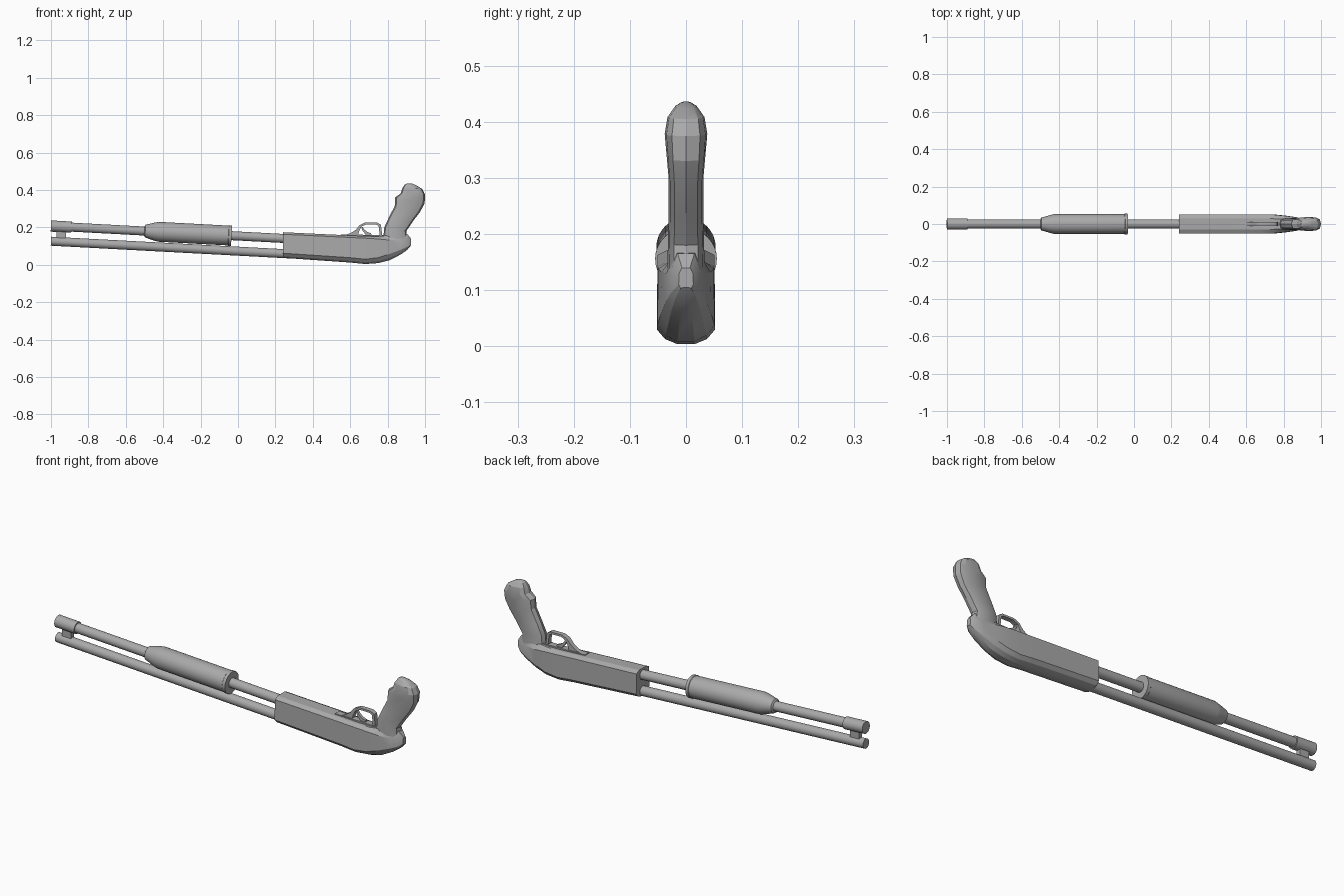
import bpy, bmesh, math
from mathutils import Vector

cube = bpy.data.objects.get("Cube")
if cube:
    bpy.data.objects.remove(cube, do_unlink=True)

SLOPE = math.radians(3.05)
AXIS = Vector((math.cos(SLOPE), 0, -math.sin(SLOPE)))
UP = Vector((math.sin(SLOPE), 0, math.cos(SLOPE)))
SIDE = Vector((0, 1, 0))

grey = bpy.data.materials.new("plain_grey")
grey.use_nodes = True
GREY = (0.4, 0.4, 0.4, 1)
grey.diffuse_color = GREY
grey.node_tree.nodes["Principled BSDF"].inputs["Base Color"].default_value = GREY


def finish(name, bm, angle):
    """Turn a bmesh into a shaded object with the shared material."""
    bmesh.ops.recalc_face_normals(bm, faces=bm.faces)
    mesh = bpy.data.meshes.new(name)
    bm.to_mesh(mesh)
    bm.free()
    obj = bpy.data.objects.new(name, mesh)
    bpy.context.collection.objects.link(obj)
    mesh.materials.append(grey)
    bpy.ops.object.select_all(action='DESELECT')
    obj.select_set(True)
    bpy.context.view_layer.objects.active = obj
    bpy.ops.object.shade_smooth_by_angle(angle=math.radians(angle))
    return obj


def loft(name, rings, angle=30):
    """Skin a list of equal-length rings and close both ends."""
    bm = bmesh.new()
    loops = [[bm.verts.new(p) for p in ring] for ring in rings]
    n = len(loops[0])
    for a, b in zip(loops, loops[1:]):
        for i in range(n):
            j = (i + 1) % n
            bm.faces.new((a[i], a[j], b[j], b[i]))
    bm.faces.new(loops[0])
    bm.faces.new(loops[-1])
    return finish(name, bm, angle)


def turned(name, start_z, profile, sides=32):
    """Lathe (distance, radius) pairs about the tilted axis from x = -1."""
    origin = Vector((-1, 0, start_z))
    rings = []
    for dist, r in profile:
        c = origin + AXIS * dist
        rings.append([c + r * (SIDE * math.cos(t) + UP * math.sin(t))
                      for t in (math.tau * i / sides for i in range(sides))])
    return loft(name, rings)


def plate(name, outline, half, angle=30):
    """Extrude an x-z outline to both sides of the centre plane."""
    bm = bmesh.new()
    face = bm.faces.new([bm.verts.new((x, -half, z)) for x, z in outline])
    new = bmesh.ops.extrude_face_region(bm, geom=[face])["geom"]
    verts = [v for v in new if isinstance(v, bmesh.types.BMVert)]
    bmesh.ops.translate(bm, verts=verts, vec=(0, 2 * half, 0))
    return finish(name, bm, angle)


# Barrel, magazine tube with its cap, and the sliding fore-end
turned("barrel", 0.126, [(0, 0.024), (1.3, 0.024)])
turned("magazine_tube", 0.207, [(0.05, 0.024), (1.3, 0.024)])
turned("magazine_cap", 0.207, [(0, 0.03), (0.11, 0.03)])
turned("fore_end", 0.207, [(0.5, 0.026), (0.505, 0.034), (0.55, 0.047),
                           (0.575, 0.053), (0.95, 0.053), (0.952, 0.055), (0.967, 0.055)])

# Lug joining the barrel to the magazine cap
plate("barrel_lug", [(-0.97, 0.13), (-0.92, 0.13), (-0.92, 0.19), (-0.97, 0.19)], 0.012)

# Receiver: (x, bottom, lower edge, upper edge, top, half width)
receiver = []
for x, low, edge, shoulder, top, w in [
        (0.24, 0.037, 0.062, 0.163, 0.174, 0.052),
        (0.6, 0.012, 0.038, 0.146, 0.157, 0.052),
        (0.68, 0.004, 0.03, 0.142, 0.153, 0.052),
        (0.75, 0.009, 0.038, 0.138, 0.152, 0.051),
        (0.81, 0.024, 0.058, 0.132, 0.158, 0.045),
        (0.87, 0.055, 0.08, 0.13, 0.172, 0.036),
        (0.905, 0.08, 0.095, 0.135, 0.165, 0.027),
        (0.925, 0.105, 0.11, 0.13, 0.14, 0.013)]:
    mid = (low + edge) / 2 - 0.004
    half = [(0.3 * w, low), (0.72 * w, mid), (w, edge),
            (w * 0.97, shoulder), (w * 0.55, top)]
    receiver.append([(x, y, z) for y, z in half] + [(x, -y, z) for y, z in reversed(half)])
loft("receiver", receiver, 22)

# Pistol grip: front point, back point and half width of each section
grip = []
for fx, fz, bx, bz, w in [
        (0.775, 0.12, 0.91, 0.11, 0.034),
        (0.782, 0.2, 0.9, 0.18, 0.032),
        (0.805, 0.25, 0.935, 0.232, 0.031),
        (0.838, 0.315, 0.975, 0.285, 0.031),
        (0.84, 0.36, 0.998, 0.33, 0.035),
        (0.87, 0.382, 1.0, 0.375, 0.038),
        (0.88, 0.412, 0.985, 0.405, 0.033),
        (0.893, 0.43, 0.955, 0.424, 0.02),
        (0.908, 0.436, 0.93, 0.434, 0.008)]:
    front, back = Vector((fx, 0, fz)), Vector((bx, 0, bz))
    centre, reach = (front + back) / 2, (back - front) / 2
    ring = []
    for i in range(12):
        c, s = math.cos(math.tau * i / 12), math.sin(math.tau * i / 12)
        ring.append(centre + reach * math.copysign(abs(c) ** 0.8, c)
                    + SIDE * w * math.copysign(abs(s) ** 0.6, s))
    grip.append(ring)
loft("pistol_grip", grip, 20)

# Trigger group: base strip, guard bow and trigger
plate("trigger_base", [(0.55, 0.145), (0.79, 0.14), (0.79, 0.158), (0.55, 0.163)], 0.016)
plate("trigger_guard", [
    (0.55, 0.155), (0.6, 0.168), (0.63, 0.187), (0.65, 0.212), (0.68, 0.226),
    (0.745, 0.225), (0.764, 0.214), (0.772, 0.15), (0.758, 0.15), (0.752, 0.208),
    (0.74, 0.215), (0.685, 0.216), (0.66, 0.204), (0.648, 0.18), (0.64, 0.155)], 0.012)
plate("trigger", [
    (0.715, 0.15), (0.712, 0.168), (0.69, 0.176), (0.674, 0.19), (0.666, 0.203),
    (0.659, 0.2), (0.666, 0.182), (0.678, 0.168), (0.69, 0.15)], 0.007)
